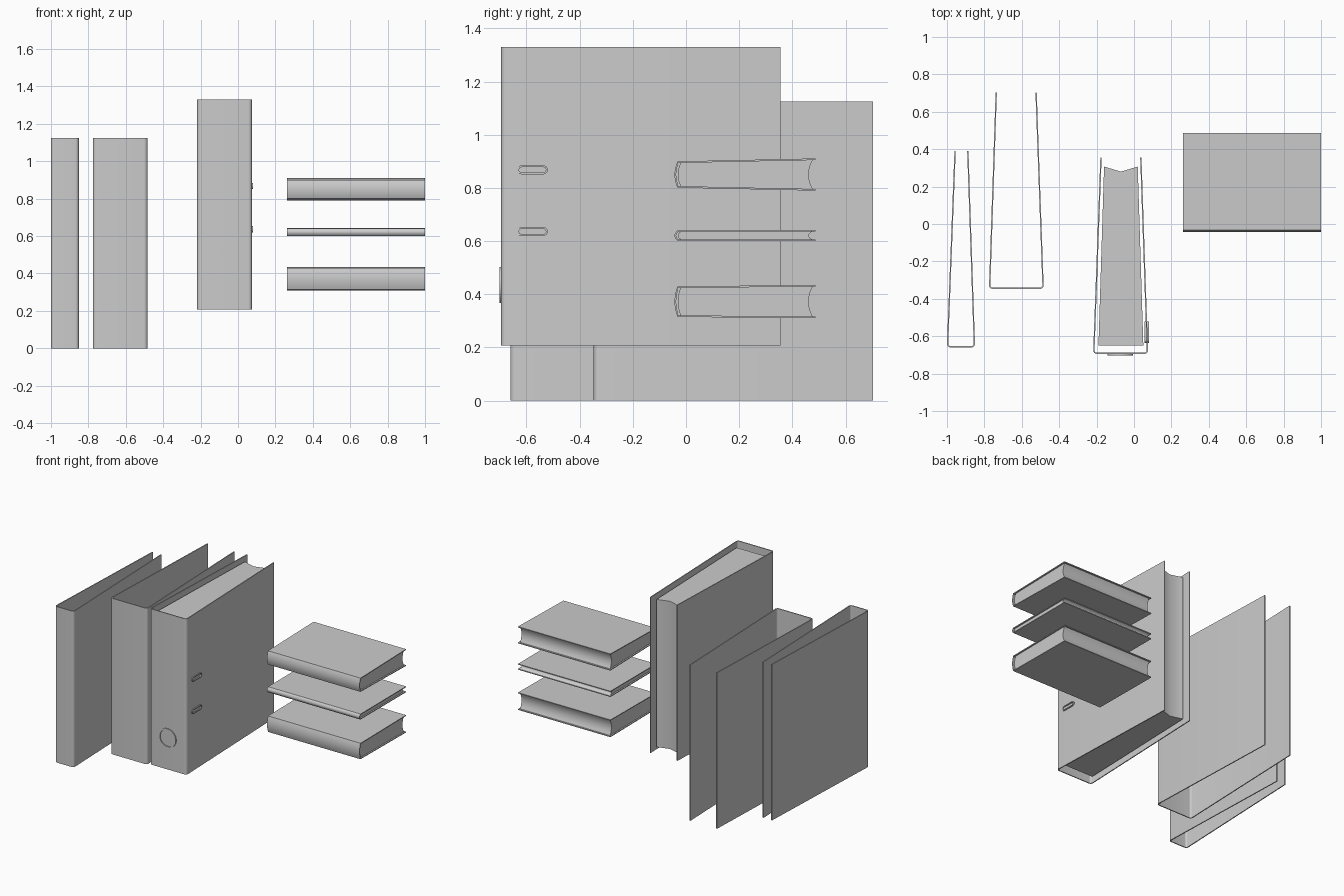
import bpy, bmesh, math

if "Cube" in bpy.data.objects:
    bpy.data.objects.remove(bpy.data.objects["Cube"])


def finish(name, bm, angle=35):
    bmesh.ops.recalc_face_normals(bm, faces=bm.faces)
    me = bpy.data.meshes.new(name)
    bm.to_mesh(me)
    bm.free()
    me.shade_smooth()
    me.set_sharp_from_angle(angle=math.radians(angle))
    ob = bpy.data.objects.new(name, me)
    bpy.context.collection.objects.link(ob)
    return ob


def upright(u, v, w):      # profile in plan, extruded up z
    return (u, v, w)


def sideways(u, v, w):     # profile in the y-z plane, extruded along x
    return (w, u, v)


def facing(u, v, w):       # profile in the x-z plane, extruded along y
    return (u, w, v)


def strip(name, a, b, lo, hi, place, closed=False):
    """Solid between two matching rails, extruded from lo to hi."""
    bm = bmesh.new()
    rows = [[bm.verts.new(place(*p, w)) for p in rail]
            for rail, w in ((a, lo), (b, lo), (b, hi), (a, hi))]
    n = len(a)
    for i in range(n if closed else n - 1):
        j = (i + 1) % n
        for k in range(4):
            r, s = rows[k], rows[(k + 1) % 4]
            bm.faces.new((r[i], r[j], s[j], s[i]))
    if not closed:
        for i in (0, -1):
            bm.faces.new([r[i] for r in rows])
    return finish(name, bm)


def prism(name, pts, lo, hi, place):
    bm = bmesh.new()
    low = [bm.verts.new(place(*p, lo)) for p in pts]
    top = [bm.verts.new(place(*p, hi)) for p in pts]
    bm.faces.new(low)
    bm.faces.new(top)
    for i in range(len(pts)):
        j = (i + 1) % len(pts)
        bm.faces.new((low[i], low[j], top[j], top[i]))
    return finish(name, bm)


def inset(path, t):
    """Offset an open path to its left by t."""
    out = []
    for i, (x, y) in enumerate(path):
        x0, y0 = path[max(i - 1, 0)]
        x1, y1 = path[min(i + 1, len(path) - 1)]
        d = math.hypot(x1 - x0, y1 - y0)
        out.append((x - (y1 - y0) / d * t, y + (x1 - x0) / d * t))
    return out


def arc(cx, cy, r, a0, a1, n):
    return [(cx + r * math.cos(math.radians(a0 + (a1 - a0) * i / n)),
             cy + r * math.sin(math.radians(a0 + (a1 - a0) * i / n)))
            for i in range(n + 1)]


def bow(p, q, depth, n=8):
    """Points from p to q bulging along u by depth."""
    return [(p[0] + (q[0] - p[0]) * i / n + depth * 4 * (i / n) * (1 - i / n),
             p[1] + (q[1] - p[1]) * i / n) for i in range(n + 1)]


def binder(name, x0, x1, b0, b1, y0, y1, z0, z1):
    r = 0.02
    path = ([(b0, y1)] + arc(x0 + r, y0 + r, r, 182, 270, 6)
            + arc(x1 - r, y0 + r, r, 270, 358, 6) + [(b1, y1)])
    strip(name, path, inset(path, 0.007), z0, z1, upright)


# Three tapering folder covers
binder("narrow_binder_cover", -1.0, -0.85, -0.96, -0.885, -0.66, 0.39, 0, 1.125)
binder("wide_binder_cover", -0.775, -0.483, -0.74, -0.52, -0.347, 0.703, 0, 1.125)
binder("filled_binder_cover", -0.218, 0.075, -0.18, 0.04, -0.695, 0.355, 0.207, 1.33)

# Paper in the filled binder
prism("binder_paper", [(-0.19, -0.65), (0.05, -0.65), (0.02, 0.307),
                       (-0.07, 0.28), (-0.16, 0.307)], 0.235, 1.30, upright)

# Finger ring on the spine
strip("finger_ring", arc(-0.073, 0.435, 0.068, 0, 348.75, 31),
      arc(-0.073, 0.435, 0.060, 0, 348.75, 31), -0.702, -0.69, facing, True)


# Slotted eyelets on the side
def slot(r, z):
    return arc(-0.536 - 0.001, z, r, -90, 90, 8) + arc(-0.618, z, r, 90, 270, 8)


for i, z in enumerate((0.636, 0.868)):
    strip(f"eyelet_{i + 1}", slot(0.017, z), slot(0.010, z), 0.057, 0.079, sideways, True)


# Lying books: curved spine, slightly flared covers, hollow fore edge
def book(name, z0, z1, flare):
    y_open, y_spine, t = 0.487, -0.032, 0.006
    top, bot = z1 - flare, z0 + flare
    path = ([(y_open, z1)] + bow((y_spine, top), (y_spine, bot), -0.011)
            + [(y_open, z0)])
    strip(name + "_cover", path, inset(path, t), 0.262, 1.0, sideways)
    g = t - 0.001
    paper = (bow((-0.02, top - g), (-0.02, bot + g), -0.011)
             + bow((0.477, z0 + g), (0.477, z1 - g), -0.016))
    prism(name + "_paper", paper, 0.272, 0.99, sideways)


book("lower_book", 0.31, 0.435, 0.005)
book("middle_book", 0.60, 0.642, 0.001)
book("upper_book", 0.79, 0.911, 0.011)
